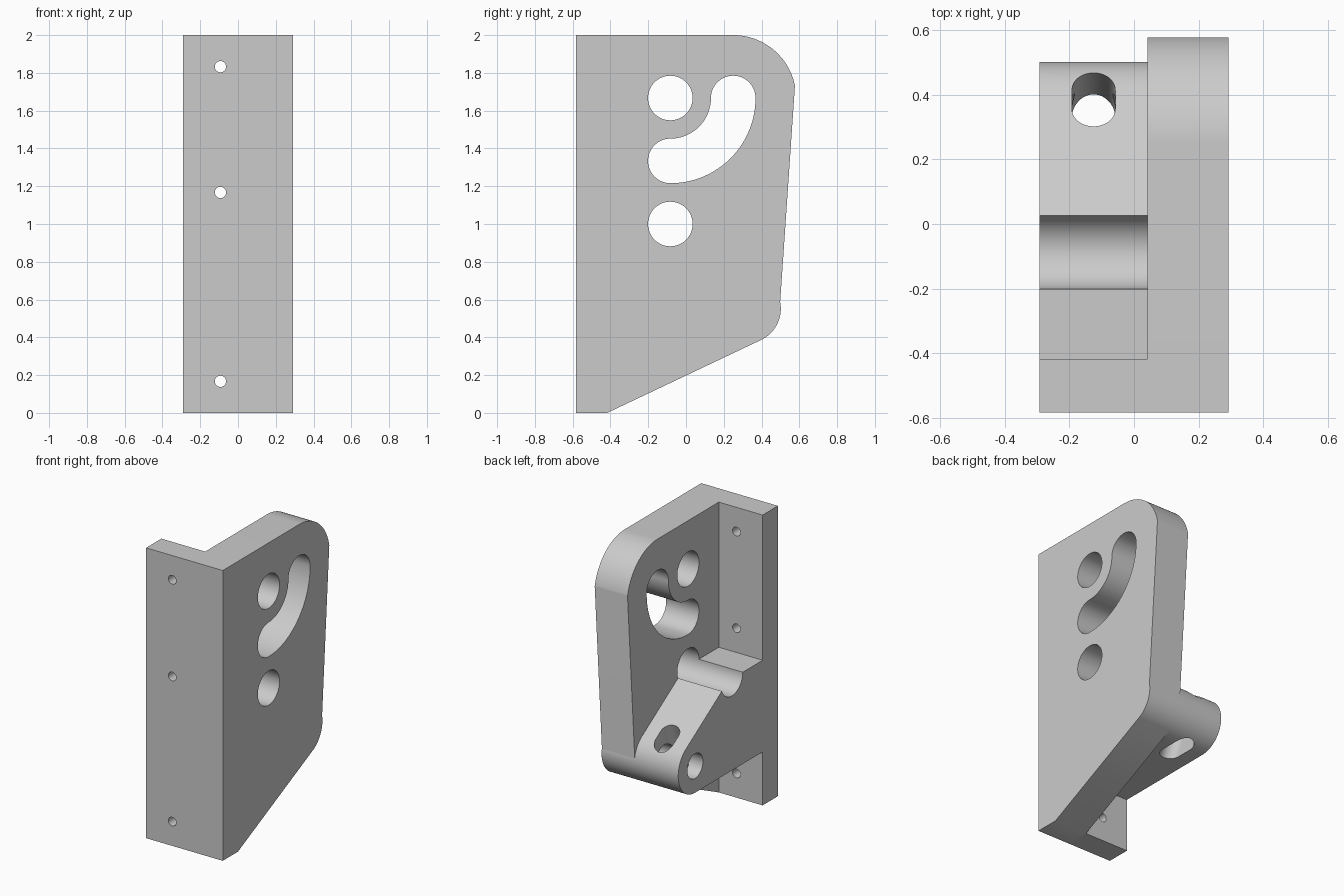
import bpy
import bmesh
from math import sin, cos, pi, atan2, asin, hypot
from mathutils import Vector

cube = bpy.data.objects.get("Cube")
if cube:
    bpy.data.objects.remove(cube, do_unlink=True)

grey = bpy.data.materials.new("plain_grey")
grey.use_nodes = True
grey.diffuse_color = (0.6, 0.6, 0.6, 1)
grey.node_tree.nodes["Principled BSDF"].inputs["Base Color"].default_value = (0.6, 0.6, 0.6, 1)


def arc(centre, r, a, b, n=32):
    """Points on an arc from angle a to b."""
    return [(centre[0] + r * cos(a + (b - a) * i / n),
             centre[1] + r * sin(a + (b - a) * i / n)) for i in range(n + 1)]


def circle(centre, r, n=64):
    return arc(centre, r, 0, 2 * pi, n)[:-1]


def loft(name, start, end):
    """Closed solid between two matching loops of 3D points."""
    bm = bmesh.new()
    a = [bm.verts.new(p) for p in start]
    b = [bm.verts.new(p) for p in end]
    bm.faces.new(a)
    bm.faces.new(b[::-1])
    for i in range(len(a)):
        j = (i + 1) % len(a)
        bm.faces.new((a[j], a[i], b[i], b[j]))
    bmesh.ops.recalc_face_normals(bm, faces=bm.faces)
    mesh = bpy.data.meshes.new(name)
    bm.to_mesh(mesh)
    bm.free()
    mesh.materials.append(grey)
    obj = bpy.data.objects.new(name, mesh)
    bpy.context.collection.objects.link(obj)
    return obj


def prism(name, outline, x0, x1):
    """Side outline of (y, z) points extruded along x."""
    return loft(name, [(x0, y, z) for y, z in outline], [(x1, y, z) for y, z in outline])


def finish(obj, cutters):
    """Cut the holes, then shade smooth with sharp edges."""
    bpy.ops.object.select_all(action='DESELECT')
    bpy.context.view_layer.objects.active = obj
    obj.select_set(True)
    for cutter in cutters:
        mod = obj.modifiers.new("cut", 'BOOLEAN')
        mod.operation = 'DIFFERENCE'
        mod.solver = 'EXACT'
        mod.object = cutter
        bpy.ops.object.modifier_apply(modifier=mod.name)
        bpy.data.objects.remove(cutter, do_unlink=True)
    bpy.ops.object.shade_smooth_by_angle(angle=pi / 6)


# Shared layout: outer faces, inner faces and hole centres
LEFT, RIGHT, INNER = -0.292, 0.292, 0.042
FRONT, FLANGE_BACK = -0.583, -0.417
BOSS, BOSS_R = Vector((0.318, 0.552)), 0.184
CROWN, CROWN_R = Vector((0.25, 1.667)), 0.333
UPPER, LOWER, HOLE_R = (-0.083, 1.667), (-0.083, 1.0), 0.118


def tangent_angle(point, side):
    """Direction of the line from a point touching the boss."""
    d = BOSS - Vector(point)
    return atan2(d.y, d.x) + side * asin(BOSS_R / hypot(d.x, d.y))


# Side plate with two round holes and a curved slot
toe = (FLANGE_BACK, 0)
d = CROWN - BOSS
back = atan2(d.y, d.x) - pi / 2 + asin((CROWN_R - BOSS_R) / d.length)
outline = [(FRONT, 0), toe]
outline += arc(BOSS, BOSS_R, tangent_angle(toe, -1) - pi / 2, back)
outline += arc(CROWN, CROWN_R, back, pi / 2, 48)
outline += [(FRONT, 2)]
plate = prism("side_plate", outline, INNER, RIGHT)
slot = arc(UPPER, CROWN_R + HOLE_R, -pi / 2, 0, 48)
slot += arc((UPPER[0] + CROWN_R, UPPER[1]), HOLE_R, 0, pi)[1:]
slot += arc(UPPER, CROWN_R - HOLE_R, 0, -pi / 2, 48)[1:]
slot += arc((UPPER[0], UPPER[1] - CROWN_R), HOLE_R, pi / 2, 3 * pi / 2)[1:-1]
finish(plate, [prism("cutter", o, -1, 1)
               for o in (circle(UPPER, HOLE_R), circle(LOWER, HOLE_R), slot)])

# Front flange with three small screw holes
flange = prism("front_flange", [(FRONT, 0), (FLANGE_BACK, 0), (FLANGE_BACK, 2), (FRONT, 2)],
               LEFT, INNER)
screws = []
for z in (0.167, 1.167, 1.833):
    ring = circle((-0.093, z), 0.03, 32)
    screws.append(loft("cutter", [(x, -1, h) for x, h in ring], [(x, 0, h) for x, h in ring]))
finish(flange, screws)

# Support arm: flat shelf, sloping top and round boss
crest = (0.025, 0.957)
slope = tangent_angle(crest, 1)
shelf_y = crest[0] - (1 - crest[1]) * cos(slope) / -sin(slope)
arm_outline = [(FLANGE_BACK, BOSS.y - BOSS_R)]
arm_outline += arc(BOSS, BOSS_R, -pi / 2, slope + pi / 2, 48)
arm_outline += [(shelf_y, 1), (FLANGE_BACK, 1)]
arm = prism("support_arm", arm_outline, LEFT, INNER)


# Leaning slot down through the arm, narrowing in length upward
def slot_loop(z):
    near = 0.205 + 0.397 * (z - 0.367)
    far = 0.329 + 0.245 * (z - 0.367)
    ends = arc((-0.125, far), 0.067, 0, pi, 24) + arc((-0.125, near), 0.067, pi, 2 * pi, 24)
    return [(x, y, z) for x, y in ends]


finish(arm, [prism("cutter", circle(LOWER, HOLE_R), -1, 1),
             prism("cutter", circle(BOSS, 0.085), -1, INNER - 0.001),
             loft("cutter", slot_loop(0.3), slot_loop(0.85))])
